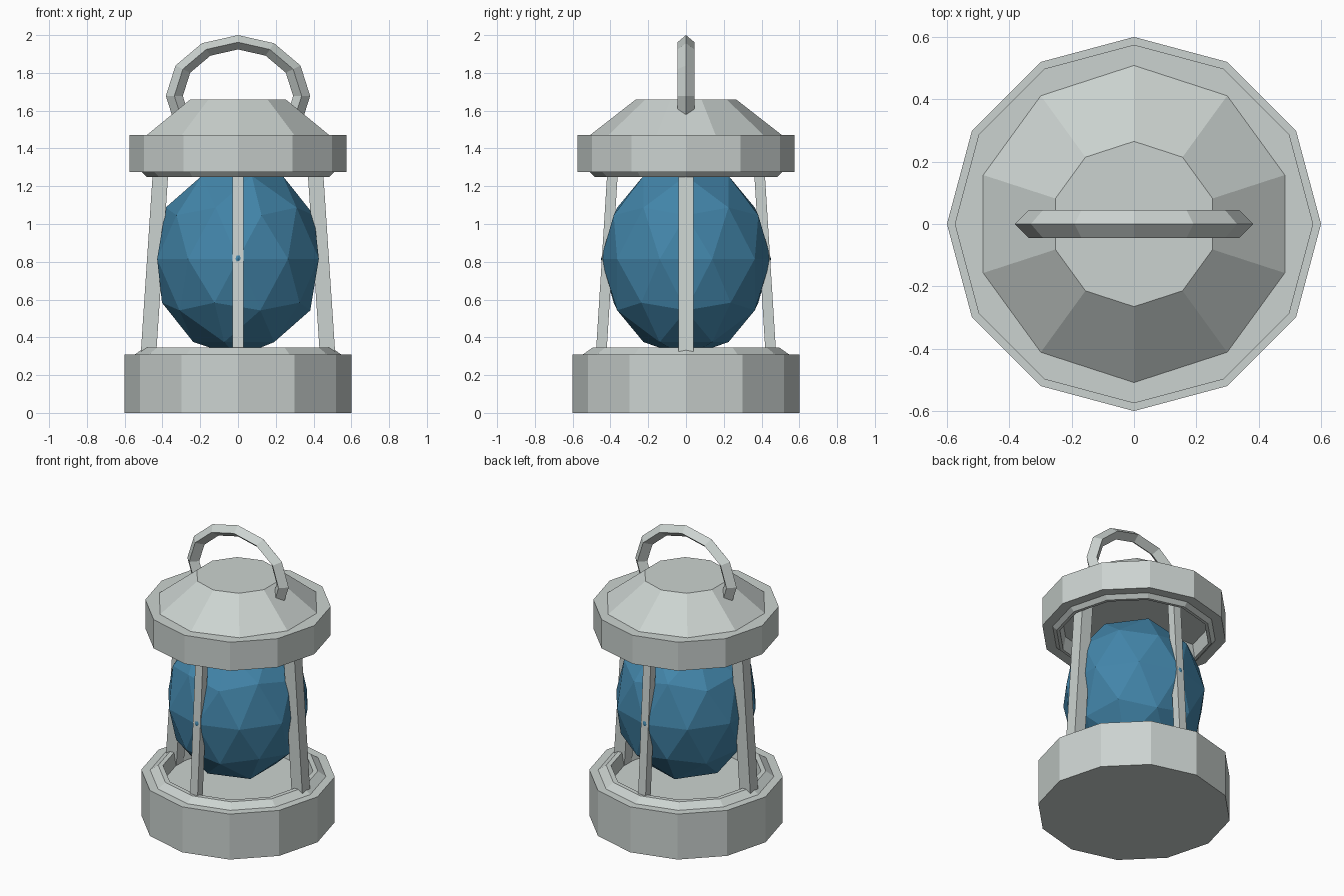
import bpy, bmesh
from math import sin, cos, pi, radians
from mathutils import Vector

cube = bpy.data.objects.get("Cube")
if cube:
    bpy.data.objects.remove(cube, do_unlink=True)


def material(name, rgb):
    m = bpy.data.materials.new(name)
    m.use_nodes = True
    m.diffuse_color = (*rgb, 1)
    m.node_tree.nodes["Principled BSDF"].inputs["Base Color"].default_value = (*rgb, 1)
    return m


METAL = material("pale_grey_metal", (0.60, 0.65, 0.63))
GLASS = material("blue_glass", (0.055, 0.235, 0.40))


def finish(name, bm, mat):
    bmesh.ops.recalc_face_normals(bm, faces=bm.faces)
    mesh = bpy.data.meshes.new(name)
    bm.to_mesh(mesh)
    bm.free()
    mesh.materials.append(mat)
    obj = bpy.data.objects.new(name, mesh)
    bpy.context.collection.objects.link(obj)
    return obj


def loft(name, rings, mat):
    """Skin a list of equal-length point rings and cap both ends."""
    bm = bmesh.new()
    loops = [[bm.verts.new(p) for p in ring] for ring in rings]
    for a, b in zip(loops, loops[1:]):
        for i in range(len(a)):
            j = (i + 1) % len(a)
            bm.faces.new((a[i], a[j], b[j], b[i]))
    bm.faces.new(loops[0])
    bm.faces.new(loops[-1])
    return finish(name, bm, mat)


def turned(name, profile, sides):
    """Turn a (radius, height) profile, with a corner on the y axis."""
    angles = [pi / 2 + 2 * pi * i / sides for i in range(sides)]
    return loft(name, [[(r * cos(a), r * sin(a), z) for a in angles]
                       for r, z in profile], METAL)


# Base with a raised lip around a recessed floor
turned("base", [(0.60, 0), (0.60, 0.31), (0.545, 0.31), (0.495, 0.345),
                (0.465, 0.345), (0.45, 0.26)], 12)

# Lid with a matching lip below, and the sloping cap on top
turned("lid", [(0.45, 1.34), (0.465, 1.25), (0.485, 1.25), (0.51, 1.275),
               (0.575, 1.275), (0.575, 1.47)], 12)
turned("cap", [(0.515, 1.465), (0.265, 1.66)], 10)

# Faceted glass globe, slightly taller than wide
bm = bmesh.new()
bmesh.ops.create_icosphere(bm, subdivisions=2, radius=0.45)
bmesh.ops.scale(bm, vec=(1, 1, 1.15), verts=bm.verts)
bmesh.ops.translate(bm, vec=(0, 0, 0.815), verts=bm.verts)
finish("glass_globe", bm, GLASS)


# Four posts leaning inwards, the side pair thicker
def post(name, direction, low, high, half):
    out = Vector(direction)
    side = Vector((-out.y, out.x, 0))
    rings = []
    for r, z in ((low, 0.25), (high, 1.35)):
        centre = out * r + Vector((0, 0, z))
        rings.append([centre + out * u * half + side * v * half
                      for u, v in ((-1, -1), (1, -1), (1, 1), (-1, 1))])
    loft(name, rings, METAL)


for s, x_name, y_name in ((1, "left_post", "back_post"), (-1, "right_post", "front_post")):
    post(x_name, (s, 0, 0), 0.478, 0.405, 0.041)
    post(y_name, (0, s, 0), 0.453, 0.384, 0.028)

# Carrying handle: a diamond section swept along a flattened arc
rings = []
for step in range(-1, 8):
    a = radians(30 * step)
    rings.append([((0.337 + n) * cos(a), y, 1.678 + 0.843 * (0.337 + n) * sin(a))
                  for n, y in ((0.045, 0), (0, 0.045), (-0.045, 0), (0, -0.045))])
loft("handle", rings, METAL)
